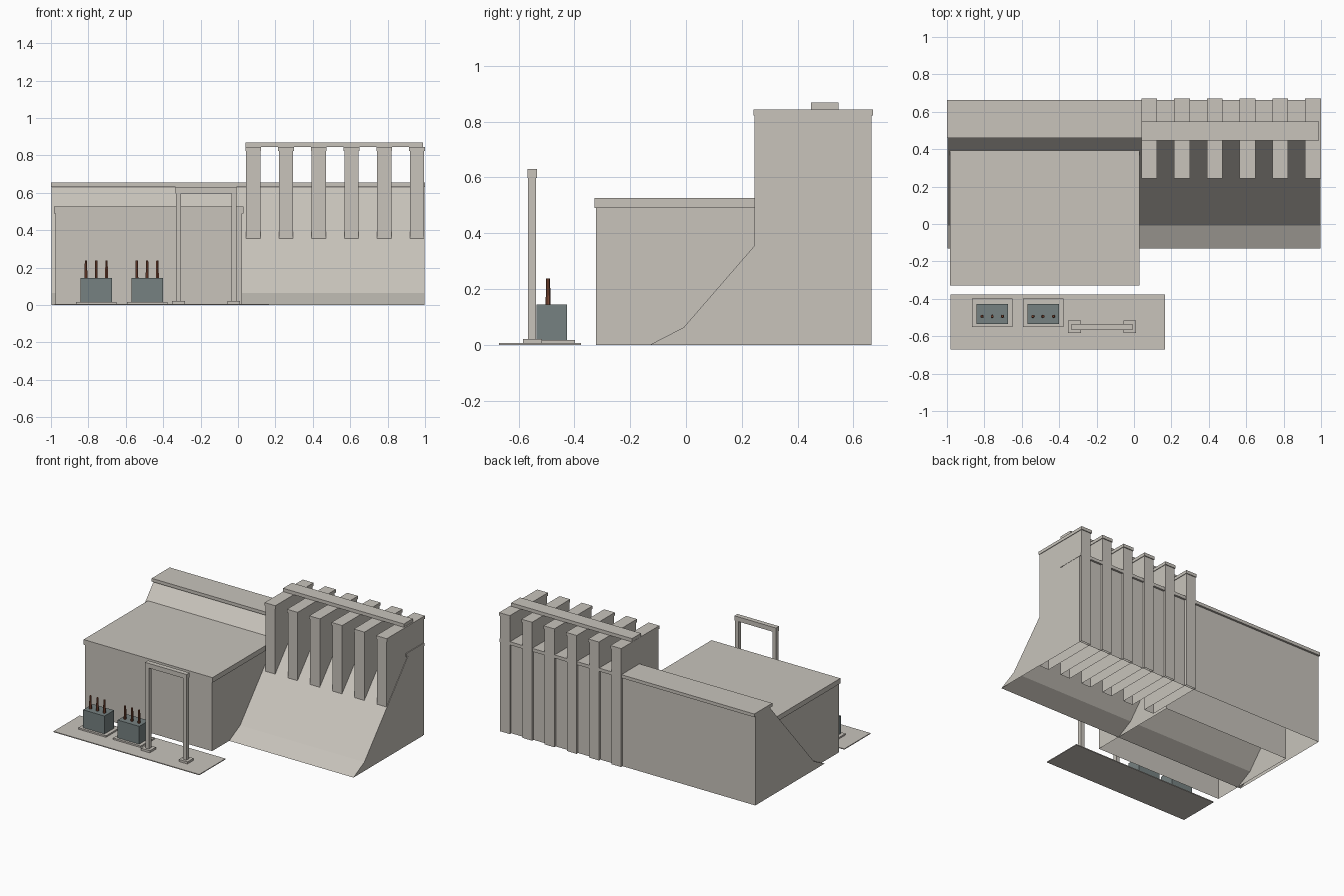
import bpy, bmesh, math
from mathutils import Matrix

if "Cube" in bpy.data.objects:
    bpy.data.objects.remove(bpy.data.objects["Cube"])


def material(name, rgb):
    m = bpy.data.materials.new(name)
    m.diffuse_color = (*rgb, 1)
    m.use_nodes = True
    m.node_tree.nodes["Principled BSDF"].inputs["Base Color"].default_value = m.diffuse_color
    return m


CONCRETE = material("pale concrete", (0.58, 0.55, 0.50))
STEEL = material("grey green steel", (0.18, 0.22, 0.22))
COPPER = material("brown ceramic", (0.20, 0.065, 0.035))


def finish(name, bm, mat, open_bottom=False):
    bmesh.ops.recalc_face_normals(bm, faces=bm.faces)
    if open_bottom:
        low = [f for f in bm.faces if f.normal.z < -0.99 and f.calc_center_median().z < 0.001]
        bmesh.ops.delete(bm, geom=low, context='FACES')
    me = bpy.data.meshes.new(name)
    bm.to_mesh(me)
    bm.free()
    me.materials.append(mat)
    ob = bpy.data.objects.new(name, me)
    bpy.context.collection.objects.link(ob)
    return ob


def box(name, x, y, z, mat=CONCRETE, open_bottom=False):
    bm = bmesh.new()
    bmesh.ops.create_cube(bm, size=1)
    for v in bm.verts:
        v.co = [r[0] if c < 0 else r[1] for c, r in zip(v.co, (x, y, z))]
    return finish(name, bm, mat, open_bottom)


def prism(name, profile, x0, x1, mat=CONCRETE):
    # side profile (y, z) extruded along x
    bm = bmesh.new()
    face = bm.faces.new([bm.verts.new((x0, y, z)) for y, z in profile])
    ext = bmesh.ops.extrude_face_region(bm, geom=[face])["geom"]
    for g in ext:
        if isinstance(g, bmesh.types.BMVert):
            g.co.x = x1
    return finish(name, bm, mat, True)


# dam wall with sloped spillway face, and its crest slab
prism("dam_wall", [(-0.13, 0), (-0.008, 0.063), (0.485, 0.632), (0.648, 0.632), (0.648, 0)],
      -0.998, 0.998)
box("dam_crest", (-1, 1), (0.46, 0.662), (0.632, 0.655))

# spillway piers with caps, joined by a bridge beam
for i in range(6):
    cx = 0.082 + 0.175 * i
    box(f"pier_{i + 1}", (cx - 0.038, cx + 0.038), (0.246, 0.664), (0, 0.822), open_bottom=True)
    box(f"pier_cap_{i + 1}", (cx - 0.042, cx + 0.042), (0.242, 0.67), (0.822, 0.844))
box("bridge_beam", (0.041, 0.99), (0.447, 0.547), (0.844, 0.868))

# powerhouse with flat roof
box("powerhouse", (-0.975, 0.022), (-0.322, 0.35), (0, 0.49), open_bottom=True)
box("powerhouse_roof", (-0.983, 0.029), (-0.328, 0.40), (0.49, 0.526))

# switchyard slab
box("yard_slab", (-0.98, 0.165), (-0.67, -0.376), (0, 0.006))

# transformers on pads, each with three bushings
for n, cx in enumerate((-0.758, -0.486), 1):
    box(f"transformer_pad_{n}", (cx - 0.108, cx + 0.108), (-0.552, -0.398), (0.006, 0.017))
    box(f"transformer_{n}", (cx - 0.084, cx + 0.084), (-0.535, -0.427), (0.017, 0.144), STEEL)
    for k in (-1, 0, 1):
        bm = bmesh.new()
        bmesh.ops.create_cone(bm, cap_ends=True, segments=6, radius1=0.009, radius2=0.007,
                              depth=0.094, matrix=Matrix.Translation((cx + 0.055 * k, -0.494, 0.19)))
        finish(f"bushing_{n}_{k + 2}", bm, COPPER)

# line gantry
for side, cx in (("left", -0.318), ("right", -0.022)):
    box(f"gantry_base_{side}", (cx - 0.034, cx + 0.034), (-0.584, -0.516), (0.006, 0.021))
    box(f"gantry_post_{side}", (cx - 0.014, cx + 0.014), (-0.566, -0.538), (0.021, 0.597))
box("gantry_beam", (-0.333, -0.007), (-0.568, -0.534), (0.597, 0.63))
